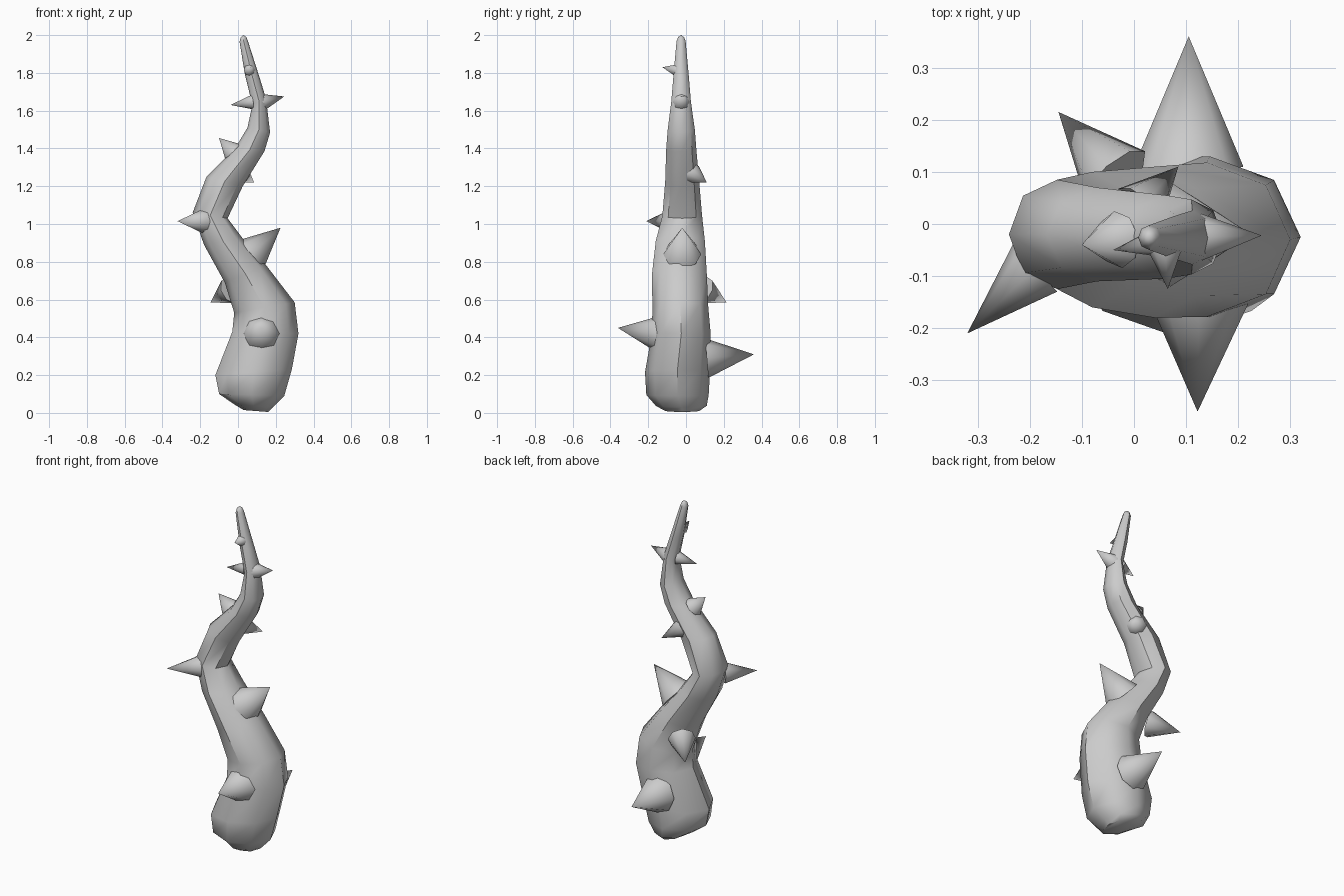
import bpy, bmesh, math
from mathutils import Vector

SIDES = 8


def finish(bm, name, angle):
    bmesh.ops.recalc_face_normals(bm, faces=bm.faces)
    me = bpy.data.meshes.new(name)
    bm.to_mesh(me)
    bm.free()
    ob = bpy.data.objects.new(name, me)
    bpy.context.collection.objects.link(ob)
    bpy.ops.object.select_all(action='DESELECT')
    ob.select_set(True)
    bpy.context.view_layer.objects.active = ob
    bpy.ops.object.shade_smooth_by_angle(angle=math.radians(angle))
    return ob


# stem rings: left x, left z, right x, right z, centre y, half depth in y
rings = [
    (0.03, 0.015, 0.16, 0.005, -0.02, 0.09),
    (-0.02, 0.045, 0.185, 0.03, -0.025, 0.135),
    (-0.10, 0.10, 0.245, 0.09, -0.045, 0.165),
    (-0.12, 0.20, 0.285, 0.23, -0.045, 0.172),
    (-0.03, 0.43, 0.32, 0.42, -0.025, 0.155),
    (-0.02, 0.53, 0.30, 0.585, -0.03, 0.148),
    (-0.07, 0.69, 0.15, 0.78, -0.035, 0.145),
    (-0.18, 0.89, 0.02, 0.93, -0.03, 0.13),
    (-0.24, 1.06, -0.055, 1.03, -0.02, 0.105),
    (-0.167, 1.25, 0.025, 1.20, -0.02, 0.09),
    (-0.016, 1.40, 0.14, 1.385, -0.025, 0.08),
    (0.05, 1.51, 0.17, 1.485, -0.025, 0.072),
    (0.076, 1.63, 0.148, 1.665, -0.026, 0.052),
    (0.037, 1.79, 0.116, 1.77, -0.026, 0.041),
    (0.008, 1.965, 0.052, 1.97, -0.026, 0.024),
    (0.014, 1.988, 0.044, 1.99, -0.026, 0.016),
]
bm = bmesh.new()
loops = []
for xl, zl, xr, zr, cy, ry in rings:
    c = Vector(((xl + xr) / 2, cy, (zl + zr) / 2))
    u = Vector(((xr - xl) / 2, 0, (zr - zl) / 2))
    v = Vector((0, ry, 0))
    loop = []
    for i in range(SIDES):
        a = 2 * math.pi * i / SIDES
        loop.append(bm.verts.new(c + u * math.cos(a) + v * math.sin(a)))
    loops.append(loop)
for a, b in zip(loops, loops[1:]):
    for i in range(SIDES):
        j = (i + 1) % SIDES
        bm.faces.new((a[i], a[j], b[j], b[i]))
bm.faces.new(loops[0])
tip = bm.verts.new((0.028, -0.026, 2.0))
for i in range(SIDES):
    bm.faces.new((loops[-1][i], loops[-1][(i + 1) % SIDES], tip))
finish(bm, "stem", 45)

# thorns: base centre, tip, base radius
thorns = [
    ((0.105, 0.11, 0.29), (0.105, 0.36, 0.31), 0.105),
    ((0.125, -0.15, 0.42), (0.122, -0.36, 0.45), 0.095),
    ((0.07, -0.02, 0.84), (0.225, -0.02, 0.98), 0.10),
    ((-0.035, 0.09, 0.65), (-0.145, 0.215, 0.585), 0.075),
    ((-0.19, -0.085, 1.015), (-0.32, -0.21, 1.015), 0.062),
    ((0.01, 0.03, 1.27), (0.085, 0.11, 1.22), 0.055),
    ((-0.03, -0.03, 1.385), (-0.10, -0.04, 1.455), 0.055),
    ((0.13, -0.025, 1.645), (0.245, -0.022, 1.675), 0.045),
    ((0.075, -0.03, 1.645), (-0.04, -0.05, 1.63), 0.038),
    ((0.06, -0.055, 1.815), (0.065, -0.125, 1.83), 0.03),
]
for n, (base, tip, r) in enumerate(thorns):
    base, tip = Vector(base), Vector(tip)
    axis = tip - base
    bm = bmesh.new()
    bmesh.ops.create_cone(bm, cap_ends=True, segments=SIDES, radius1=r,
                          radius2=0, depth=axis.length)
    rot = axis.to_track_quat('Z', 'Y').to_matrix().to_4x4()
    bmesh.ops.transform(bm, matrix=rot, verts=bm.verts)
    bmesh.ops.translate(bm, vec=(base + tip) / 2, verts=bm.verts)
    bmesh.ops.remove_doubles(bm, verts=bm.verts, dist=1e-5)
    finish(bm, f"thorn_{n + 1}", 50)
